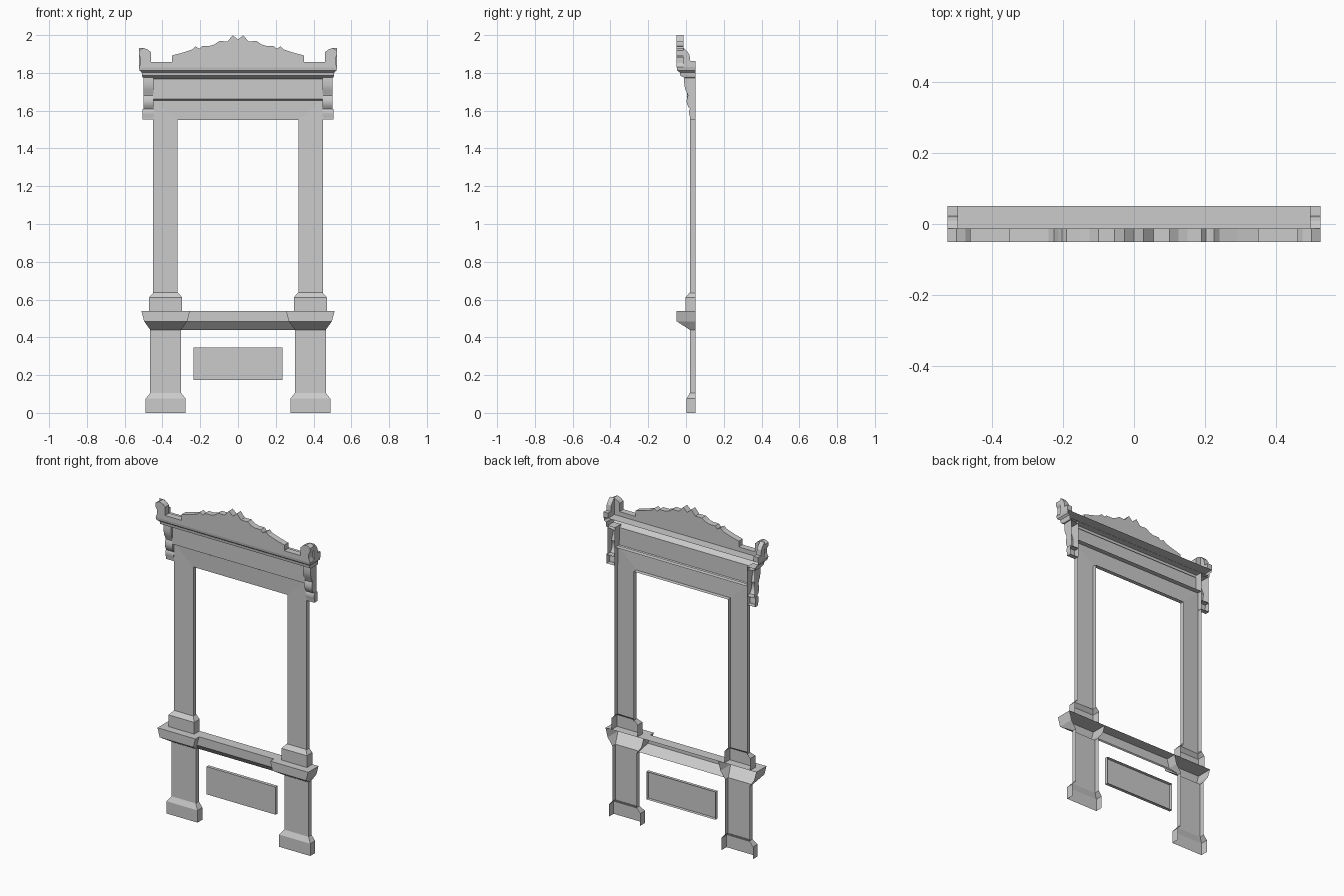
import bpy, bmesh

if "Cube" in bpy.data.objects:
    bpy.data.objects.remove(bpy.data.objects["Cube"])

WALL = 0.05   # plane where the open-backed parts meet the wall
CX = 0.383    # centre line of each column


def finish(name, bm):
    mesh = bpy.data.meshes.new(name)
    bm.to_mesh(mesh)
    bm.free()
    obj = bpy.data.objects.new(name, mesh)
    bpy.context.collection.objects.link(obj)
    return obj


def shell(name, cx, rings, cap=False, sides=True):
    """Open-backed U section lofted through rings of (half width, front y, z)."""
    bm = bmesh.new()
    rows = [[bm.verts.new(p) for p in ((cx - w, WALL, z), (cx - w, y, z),
                                       (cx + w, y, z), (cx + w, WALL, z))]
            for w, y, z in rings]
    for a, b in zip(rows, rows[1:]):
        for k in (range(3) if sides else (1,)):
            bm.faces.new((a[k], a[k + 1], b[k + 1], b[k]))
    if cap:
        bm.faces.new(rows[-1])
    return finish(name, bm)


def prism(name, outline, axis, lo, hi, open_back=False):
    """Extrude an outline of (x or y, z) along the other horizontal axis."""
    bm = bmesh.new()
    ends = []
    for t in (lo, hi):
        ends.append([bm.verts.new((u, t, z) if axis == 'y' else (t, u, z))
                     for u, z in outline])
    n = len(outline)
    bm.faces.new(ends[0])
    bm.faces.new(ends[1])
    for i in range(n):
        j = (i + 1) % n
        bm.faces.new((ends[0][i], ends[0][j], ends[1][j], ends[1][i]))
    bmesh.ops.recalc_face_normals(bm, faces=bm.faces)
    if open_back:
        back = [f for f in bm.faces if all(v.co.y > WALL - 1e-4 for v in f.verts)]
        bmesh.ops.delete(bm, geom=back, context='FACES_ONLY')
    return finish(name, bm)


# Scrolled bracket outlines (y, z)
scroll = [(WALL, 1.785), (-0.008, 1.785), (-0.010, 1.765), (-0.009, 1.735),
          (-0.004, 1.712), (0.005, 1.695), (0.010, 1.680), (0.006, 1.668),
          (0.003, 1.652), (0.005, 1.636), (0.012, 1.620), (0.024, 1.605), (WALL, 1.605)]
foot = [(WALL, 1.610), (0.022, 1.610), (0.017, 1.600), (0.016, 1.582),
        (0.021, 1.568), (0.021, 1.552), (WALL, 1.552)]
# Corner ornament return (y, z)
ear_side = [(-0.012, 1.83), (-0.012, 1.932), (0.008, 1.912), (0.019, 1.895),
            (0.023, 1.862), (WALL, 1.862), (WALL, 1.83)]

for s, side in ((-1, "left"), (1, "right")):
    c = s * CX
    shell(side + "_plinth", c, [(0.106, 0.003, 0), (0.106, 0.003, 0.075), (0.082, 0.02, 0.105)])
    shell(side + "_lower_pilaster", c, [(0.082, 0.02, 0.10), (0.082, 0.02, 0.44)])
    shell(side + "_sill_block", c,
          [(0.082, 0.02, 0.44), (0.114, -0.05, 0.485), (0.129, -0.05, 0.54)], cap=True)
    shell(side + "_pedestal", c,
          [(0.087, -0.002, 0.54), (0.087, -0.002, 0.612), (0.065, 0.02, 0.637)])
    # Brackets beside the frieze
    for name, outline, outer in (("_bracket", scroll, 0.499), ("_bracket_foot", foot, 0.505)):
        obj = prism(side + name, outline, 'x', *sorted((s * 0.448, s * outer)), open_back=True)
        bpy.ops.object.select_all(action='DESELECT')
        obj.select_set(True)
        bpy.context.view_layer.objects.active = obj
        bpy.ops.object.shade_smooth_by_angle()
    prism(side + "_ornament_return", ear_side, 'x', *sorted((s * 0.495, s * 0.525)))

# Sill between the blocks
shell("middle_sill", 0, [(0.301, 0.03, 0.44), (0.269, -0.015, 0.485), (0.254, -0.015, 0.54)],
      cap=True, sides=False)

# Apron panel under the sill
shell("apron_panel", 0, [(0.235, WALL, 0.1745), (0.235, 0.03, 0.175), (0.235, 0.03, 0.345)], cap=True)

# Mitred casing around the opening: section swept up, across and down
bm = bmesh.new()
rows = []
for sx, zi, zo in ((-1, 0.63, 0.63), (-1, 1.55, 1.665), (1, 1.55, 1.665), (1, 0.63, 0.63)):
    rows.append([bm.verts.new(p) for p in ((sx * 0.45, WALL, zo), (sx * 0.45, 0.02, zo),
                                           (sx * 0.32, 0.024, zi), (sx * 0.32, WALL, zi))])
for a, b in zip(rows, rows[1:]):
    for k in range(3):
        bm.faces.new((a[k], a[k + 1], b[k + 1], b[k]))
finish("window_casing", bm)

# Frieze and stepped cornice
shell("frieze", 0, [(0.449, 0.02, 1.655), (0.451, 0.006, 1.663), (0.451, 0.006, 1.77)])
shell("cornice", 0,
      [(0.451, 0.006, 1.768), (0.505, -0.010, 1.775), (0.508, -0.030, 1.785),
       (0.510, -0.032, 1.802), (0.521, -0.046, 1.812), (0.525, -0.049, 1.830)], cap=True)

# Carved crest with scrolled ends, right half mirrored to the left
half = [(0.027, 2.0), (0.055, 1.967), (0.10, 1.968), (0.125, 1.950), (0.15, 1.943),
        (0.19, 1.943), (0.203, 1.928), (0.212, 1.932), (0.225, 1.940), (0.24, 1.925),
        (0.29, 1.908), (0.35, 1.892), (0.35, 1.857), (0.46, 1.857), (0.46, 1.908),
        (0.475, 1.922), (0.50, 1.932), (0.525, 1.918), (0.525, 1.895), (0.515, 1.880),
        (0.515, 1.852), (0.525, 1.829)]
prism("carved_crest", [(-x, z) for x, z in reversed(half)] + [(0, 1.975)] + half,
      'y', -0.05, -0.012)
